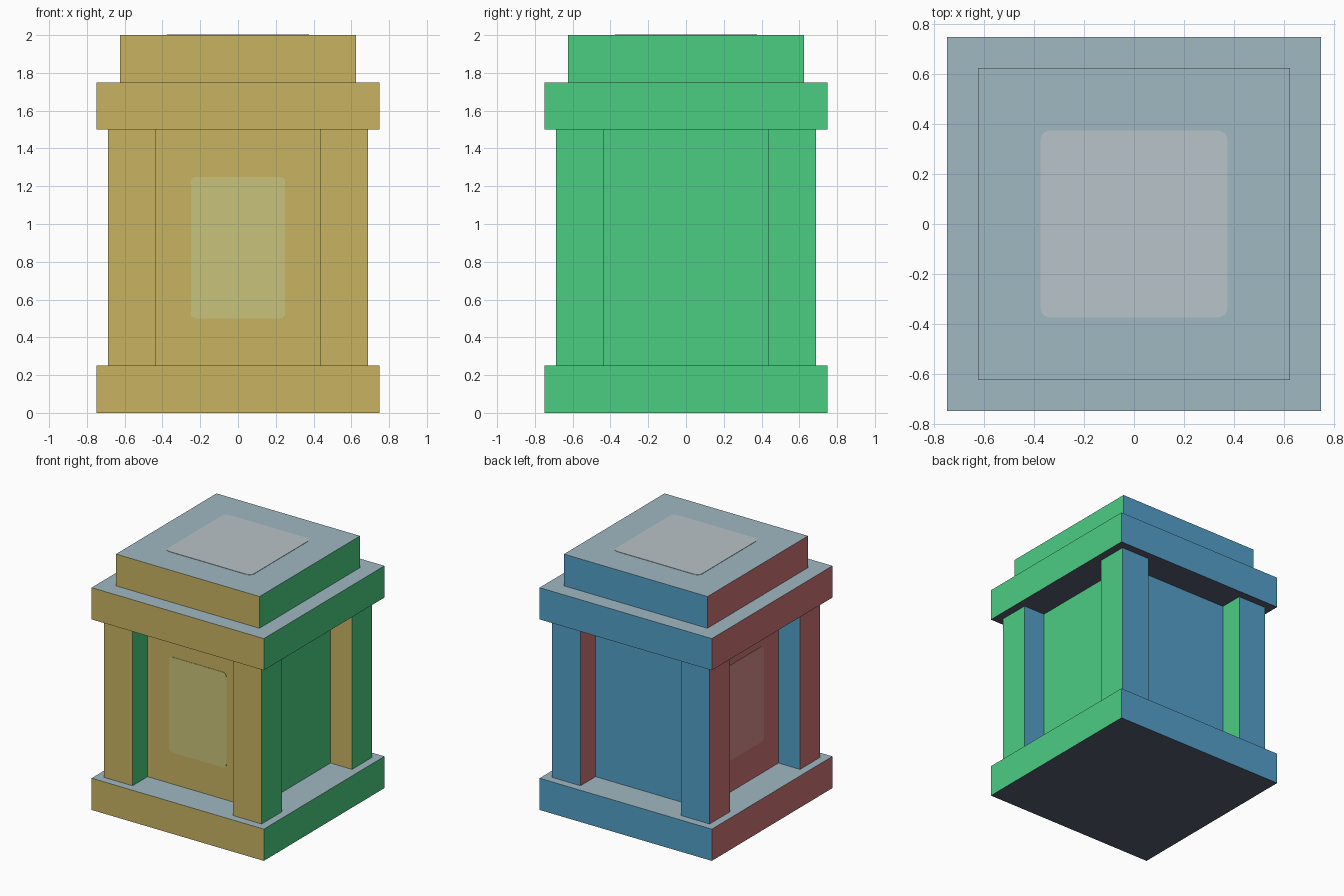
import bpy, bmesh
from mathutils import Matrix, Vector

if "Cube" in bpy.data.objects:
    bpy.data.objects.remove(bpy.data.objects["Cube"], do_unlink=True)


def linear(c):
    c /= 255
    return c / 12.92 if c <= 0.04045 else ((c + 0.055) / 1.055) ** 2.4


def material(name, rgb):
    colour = [linear(c) for c in rgb] + [1.0]
    mat = bpy.data.materials.new(name)
    mat.use_nodes = True
    mat.diffuse_color = colour
    mat.node_tree.nodes["Principled BSDF"].inputs["Base Color"].default_value = colour
    return mat


# One colour for each direction a face can point
SIDES = [
    (Vector((0, -1, 0)), material("gold front", (201, 180, 97))),
    (Vector((1, 0, 0)), material("green side", (75, 205, 130))),
    (Vector((0, 1, 0)), material("blue back", (84, 160, 202))),
    (Vector((-1, 0, 0)), material("red side", (205, 117, 118))),
    (Vector((0, 0, 1)), material("pale blue top", (160, 184, 194))),
    (Vector((0, 0, -1)), material("dark underside", (86, 93, 110))),
]


def add_object(name, bm, mats):
    mesh = bpy.data.meshes.new(name)
    bm.to_mesh(mesh)
    bm.free()
    for mat in mats:
        mesh.materials.append(mat)
    obj = bpy.data.objects.new(name, mesh)
    bpy.context.collection.objects.link(obj)
    return obj


def block(name, width, bottom, top, x=0, y=0):
    """Square upright block, each face coloured by its direction."""
    bm = bmesh.new()
    bmesh.ops.create_cube(bm, size=1)
    bmesh.ops.scale(bm, vec=(width, width, top - bottom), verts=bm.verts)
    bmesh.ops.translate(bm, vec=(x, y, (bottom + top) / 2), verts=bm.verts)
    bm.normal_update()
    for face in bm.faces:
        face.material_index = max(range(6), key=lambda i: face.normal.dot(SIDES[i][0]))
    return add_object(name, bm, [mat for _, mat in SIDES])


def plate(name, width, height, radius, centre, normal, mat):
    """Thin rounded rectangle lying on a surface."""
    bm = bmesh.new()
    bmesh.ops.create_cube(bm, size=1)
    bmesh.ops.scale(bm, vec=(width, height, 0.006), verts=bm.verts)
    corners = [e for e in bm.edges if abs(e.verts[0].co.z - e.verts[1].co.z) > 0.001]
    bmesh.ops.bevel(bm, geom=corners, offset=radius, segments=4, profile=0.5,
                    affect='EDGES')
    turn = Vector(normal).to_track_quat('Z', 'Y').to_matrix().to_4x4()
    bm.transform(Matrix.Translation(centre) @ turn)
    return add_object(name, bm, [mat])


# Stacked slabs and recessed core
block("base_slab", 1.5, 0, 0.25)
block("core", 1.0, 0.25, 1.5)
block("cap_lower", 1.5, 1.5, 1.75)
block("cap_upper", 1.25, 1.75, 2.0)

# Corner pillars
for depth, y in (("front", -0.5625), ("back", 0.5625)):
    for side, x in (("right", -0.5625), ("left", 0.5625)):
        block(f"{depth}_{side}_pillar", 0.25, 0.25, 1.5, x, y)

# Rounded panels on the front, one side and the top
plate("front_panel", 0.5, 0.75, 0.03, (0, -0.5, 0.875), (0, -1, 0),
      material("light gold panel", (201, 195, 123)))
plate("side_panel", 0.5, 0.75, 0.03, (-0.5, 0, 0.875), (-1, 0, 0),
      material("light red panel", (214, 141, 140)))
plate("top_panel", 0.75, 0.75, 0.04, (0, 0, 2.0), (0, 0, 1),
      material("light grey panel", (185, 195, 200)))
